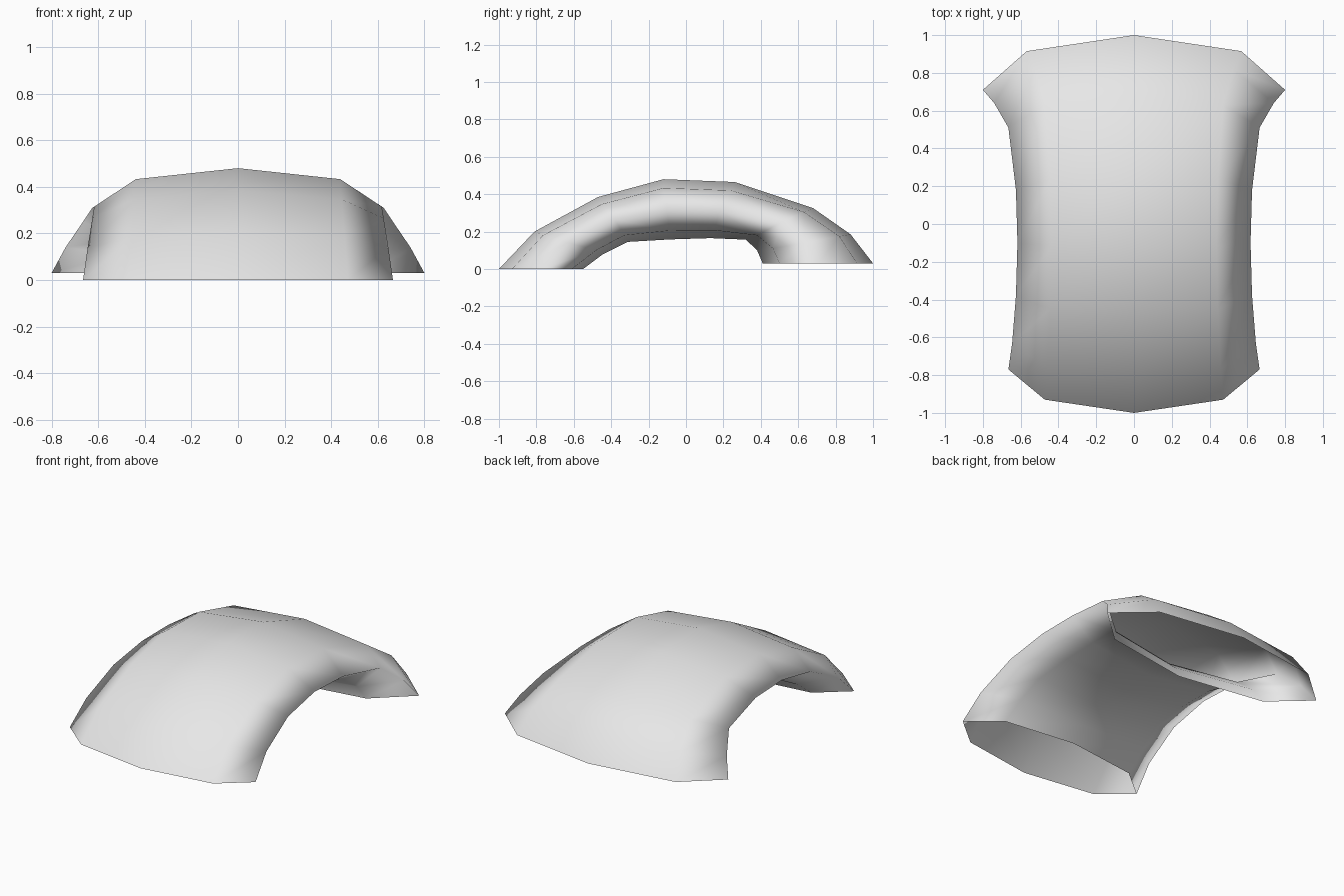
import bpy, bmesh

# Stations along the arch, front to back. Each gives (y, z) of the crown, shoulder,
# side, lower shoulder and belly of the section, then the half width.
STATIONS = [
    ((-1.00, 0.00), (-0.93, 0.00), (-0.77, 0.00), (-0.61, 0.00), (-0.55, 0.00), 0.665),
    ((-0.81, 0.20), (-0.765, 0.18), (-0.63, 0.14), (-0.48, 0.10), (-0.45, 0.075), 0.645),
    ((-0.47, 0.385), (-0.45, 0.347), (-0.38, 0.265), (-0.33, 0.18), (-0.31, 0.145), 0.625),
    ((-0.12, 0.48), (-0.12, 0.433), (-0.10, 0.315), (-0.09, 0.205), (-0.09, 0.158), 0.617),
    ((0.26, 0.465), (0.24, 0.42), (0.18, 0.31), (0.15, 0.207), (0.13, 0.165), 0.625),
    ((0.68, 0.325), (0.63, 0.305), (0.51, 0.25), (0.38, 0.18), (0.32, 0.157), 0.665),
    ((0.88, 0.185), (0.82, 0.175), (0.64, 0.14), (0.465, 0.11), (0.38, 0.10), 0.74),
    ((1.00, 0.03), (0.915, 0.03), (0.71, 0.03), (0.50, 0.03), (0.41, 0.03), 0.80),
]
SHOULDER = 0.71  # shoulder position as a share of the half width

bm = bmesh.new()
rings = []
for crown, shoulder, side, lower, belly, w in STATIONS:
    s = w * SHOULDER
    loop = [(0, crown), (s, shoulder), (w, side), (s, lower),
            (0, belly), (-s, lower), (-w, side), (-s, shoulder)]
    rings.append([bm.verts.new((x, y, z)) for x, (y, z) in loop])

# Skin of the hollow arch, open at both ends
for a, b in zip(rings, rings[1:]):
    for i in range(8):
        j = (i + 1) % 8
        bm.faces.new((a[i], a[j], b[j], b[i])).smooth = True

mesh = bpy.data.meshes.new("arched_shell")
bm.to_mesh(mesh)
bm.free()

grey = bpy.data.materials.new("light_grey")
grey.diffuse_color = (0.8, 0.8, 0.8, 1)
mesh.materials.append(grey)

shell = bpy.data.objects.new("arched_shell", mesh)
bpy.context.collection.objects.link(shell)
